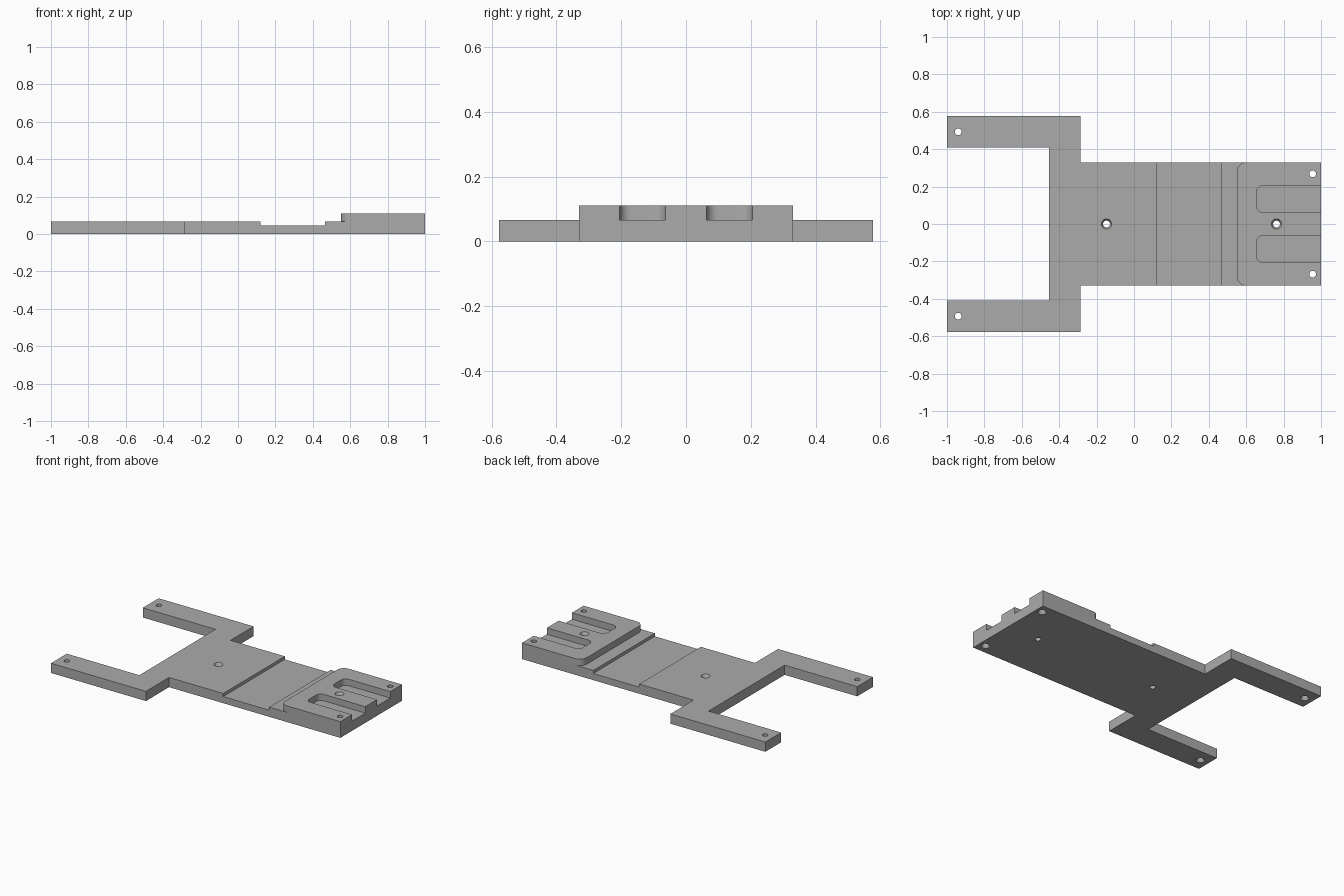
import bpy, bmesh, math

if "Cube" in bpy.data.objects:
    bpy.data.objects.remove(bpy.data.objects["Cube"])

LOW, MID, HIGH = 0.045, 0.066, 0.11   # channel floor, plate top, raised pad top

grey = bpy.data.materials.new("plain grey")
grey.diffuse_color = (0.41, 0.41, 0.41, 1)
grey.use_nodes = True
grey.node_tree.nodes["Principled BSDF"].inputs["Base Color"].default_value = grey.diffuse_color


def make_object(name, bm):
    bmesh.ops.recalc_face_normals(bm, faces=bm.faces)
    mesh = bpy.data.meshes.new(name)
    bm.to_mesh(mesh)
    bm.free()
    mesh.materials.append(grey)
    obj = bpy.data.objects.new(name, mesh)
    bpy.context.collection.objects.link(obj)
    return obj


def prism(name, outline, z0, z1):
    """Extrude a closed xy outline from z0 to z1."""
    bm = bmesh.new()
    face = bm.faces.new([bm.verts.new((x, y, z0)) for x, y in outline])
    out = bmesh.ops.extrude_face_region(bm, geom=[face])
    for v in out["geom"]:
        if isinstance(v, bmesh.types.BMVert):
            v.co.z = z1
    return make_object(name, bm)


def lathe(name, x, y, profile, n=32):
    """Stack of rings (radius, z), closed at both ends."""
    bm = bmesh.new()
    rings = [[bm.verts.new((x + r * math.cos(2 * math.pi * i / n),
                            y + r * math.sin(2 * math.pi * i / n), z))
              for i in range(n)] for r, z in profile]
    for a, b in zip(rings, rings[1:]):
        for i in range(n):
            j = (i + 1) % n
            bm.faces.new((a[i], a[j], b[j], b[i]))
    bm.faces.new(rings[0])
    bm.faces.new(rings[-1])
    return make_object(name, bm)


def arc(cx, cy, r, a0, a1, n=10):
    return [(cx + r * math.cos(math.radians(a0 + (a1 - a0) * i / n)),
             cy + r * math.sin(math.radians(a0 + (a1 - a0) * i / n)))
            for i in range(n + 1)]


def cut(target, cutter):
    mod = target.modifiers.new("cut", 'BOOLEAN')
    mod.operation = 'DIFFERENCE'
    mod.solver = 'EXACT'
    mod.object = cutter
    bpy.context.view_layer.objects.active = target
    bpy.ops.object.modifier_apply(modifier=mod.name)
    bpy.data.objects.remove(cutter, do_unlink=True)


# Plate with two forked arms
half = [(1, 0.33), (-0.287, 0.33), (-0.287, 0.577), (-1, 0.577),
        (-1, 0.408), (-0.455, 0.408)]
plate = prism("mounting_plate", half + [(x, -y) for x, y in reversed(half)], 0, HIGH)

# Lower everything in front of the round-cornered raised pad
pad_edge = arc(0.60, -0.28, 0.05, 270, 180) + arc(0.60, 0.28, 0.05, 180, 90)
cut(plate, prism("step_cutter",
                 [(-1.2, -0.8), (0.60, -0.8)] + pad_edge + [(0.60, 0.8), (-1.2, 0.8)],
                 MID, 0.3))

# Shallow channel across the body
cut(plate, prism("channel_cutter",
                 [(0.12, -0.5), (0.465, -0.5), (0.465, 0.5), (0.12, 0.5)], LOW, 0.3))

# Two open-ended slots in the raised pad
for s in (-1, 1):
    yc, hw, r = s * 0.134, 0.071, 0.035
    outline = ([(1.2, yc + hw)] + arc(0.655 + r, yc + hw - r, r, 90, 180)
               + arc(0.655 + r, yc - hw + r, r, 180, 270) + [(1.2, yc - hw)])
    cut(plate, prism("slot_cutter", outline, MID, 0.3))

# Corner screw holes, countersunk from below
R, RC, D = 0.018, 0.028, 0.018
for x, y in ((-0.94, 0.493), (0.955, 0.268)):
    for s in (-1, 1):
        cut(plate, lathe("corner_hole_cutter", x, s * y,
                         [(RC, -0.1), (RC, 0), (R, D), (R, 0.3)]))

# Centre screw holes, countersunk from above
for x, top in ((-0.147, MID), (0.762, HIGH)):
    cut(plate, lathe("centre_hole_cutter", x, 0,
                     [(R, -0.1), (R, top - D), (RC, top), (RC, 0.3)]))

# Smooth curved walls, sharp edges kept
bpy.ops.object.select_all(action='DESELECT')
plate.select_set(True)
bpy.context.view_layer.objects.active = plate
bpy.ops.object.shade_smooth_by_angle(angle=math.radians(25))
